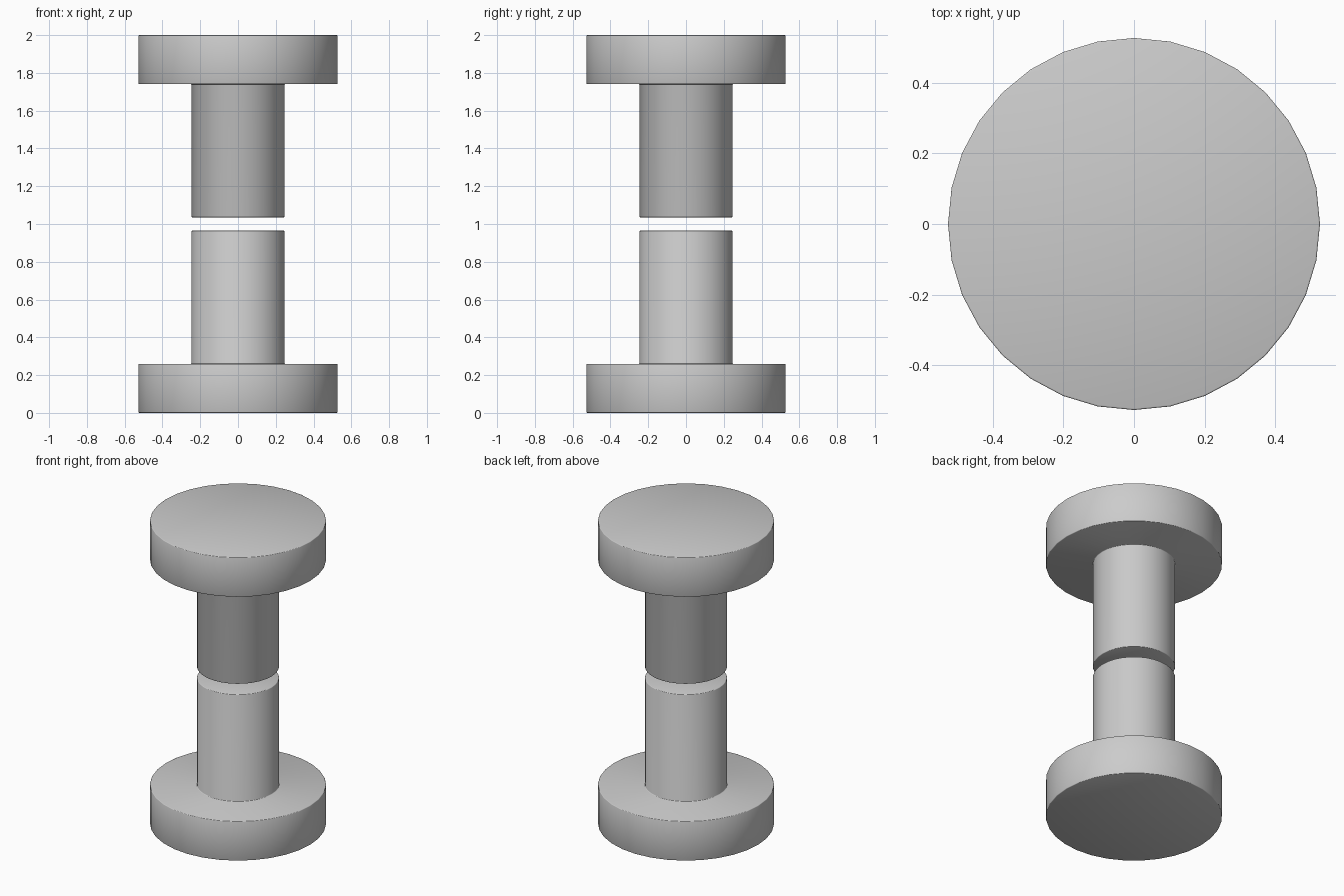
import bpy
import bmesh
import math

SIDES = 32
DISC_R, SHAFT_R = 0.527, 0.246
DISC_H, SHAFT_TOP = 0.26, 0.965
HEIGHT = 2.0

if "Cube" in bpy.data.objects:
    bpy.data.objects.remove(bpy.data.objects["Cube"], do_unlink=True)

# Plain grey finish
grey = bpy.data.materials.new("light_grey")
grey.use_nodes = True
grey.diffuse_color = (0.6, 0.6, 0.6, 1)
grey.node_tree.nodes["Principled BSDF"].inputs["Base Color"].default_value = (0.6, 0.6, 0.6, 1)


def lathe(name, profile):
    """Turn a list of (radius, z) points into a capped round solid."""
    bm = bmesh.new()
    rings = []
    for r, z in profile:
        angles = [math.tau * i / SIDES for i in range(SIDES)]
        rings.append([bm.verts.new((r * math.cos(a), r * math.sin(a), z)) for a in angles])
    for low, high in zip(rings, rings[1:]):
        for i in range(SIDES):
            j = (i + 1) % SIDES
            bm.faces.new((low[i], low[j], high[j], high[i]))
    bm.faces.new(rings[0])
    bm.faces.new(rings[-1])
    bmesh.ops.recalc_face_normals(bm, faces=bm.faces)
    for face in bm.faces:
        face.smooth = True
    mesh = bpy.data.meshes.new(name)
    bm.to_mesh(mesh)
    bm.free()
    mesh.materials.append(grey)
    obj = bpy.data.objects.new(name, mesh)
    bpy.context.collection.objects.link(obj)

    # Fine rounding on the rims and the shaft joint
    bevel = obj.modifiers.new("rim_bevel", "BEVEL")
    bevel.width = 0.004
    bevel.segments = 2
    bevel.limit_method = "ANGLE"
    bevel.angle_limit = math.radians(40)
    return obj


# Stepped disc and shaft, mirrored about the gap at mid height
half = [(DISC_R, 0), (DISC_R, DISC_H), (SHAFT_R, DISC_H), (SHAFT_R, SHAFT_TOP)]
lathe("lower_disc_and_shaft", half)
lathe("upper_disc_and_shaft", [(r, HEIGHT - z) for r, z in half])
